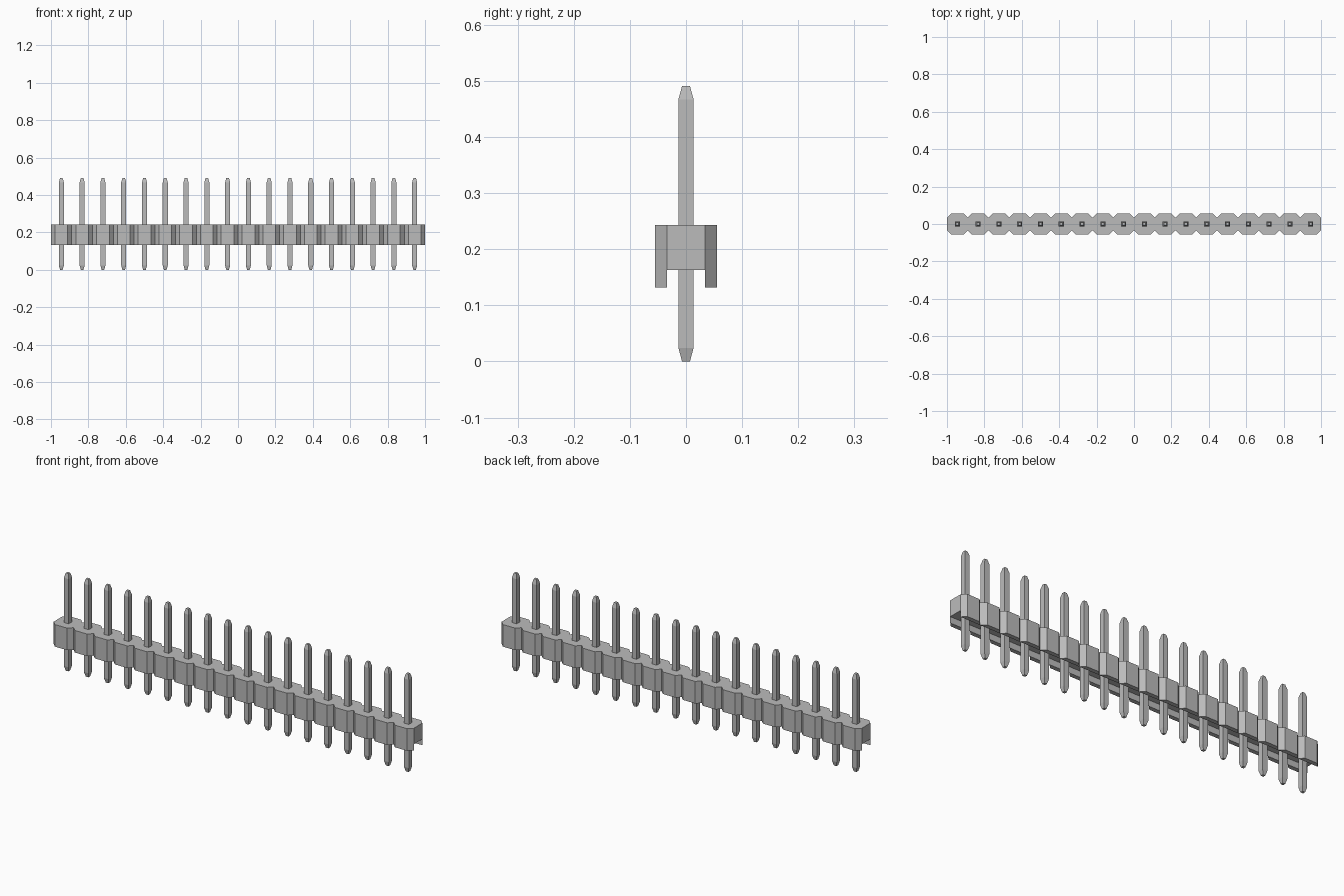
import bpy
import bmesh

if "Cube" in bpy.data.objects:
    bpy.data.objects.remove(bpy.data.objects["Cube"], do_unlink=True)

COUNT = 18
PITCH = 2 / COUNT
HALF = PITCH / 2      # half width of one housing cell
CORNER = 0.034        # where the chamfers and the underside channel begin
FOOT, CHANNEL, TOP = 0.132, 0.163, 0.243

grey = bpy.data.materials.new("plain_grey")
grey.use_nodes = True
colour = (0.5, 0.5, 0.5, 1)
grey.diffuse_color = colour
grey.node_tree.nodes["Principled BSDF"].inputs["Base Color"].default_value = colour


def finish(name, bm):
    """Turn one cell into an object repeated along the row."""
    bmesh.ops.recalc_face_normals(bm, faces=bm.faces)
    mesh = bpy.data.meshes.new(name)
    bm.to_mesh(mesh)
    bm.free()
    mesh.materials.append(grey)
    obj = bpy.data.objects.new(name, mesh)
    bpy.context.collection.objects.link(obj)
    obj.location.x = -1 + HALF
    row = obj.modifiers.new("row", "ARRAY")
    row.count = COUNT
    row.use_relative_offset = False
    row.use_constant_offset = True
    row.constant_offset_displace = (PITCH, 0, 0)
    return obj


# Housing: chamfered cell with a channel underneath; (half width, y, z)
bm = bmesh.new()
section = [
    (CORNER, -HALF, FOOT), (HALF, -CORNER, FOOT), (HALF, -CORNER, CHANNEL),
    (HALF, CORNER, CHANNEL), (HALF, CORNER, FOOT), (CORNER, HALF, FOOT),
    (CORNER, HALF, TOP), (HALF, CORNER, TOP), (HALF, -CORNER, TOP),
    (CORNER, -HALF, TOP),
]
sides = [[bm.verts.new((s * x, y, z)) for x, y, z in section] for s in (-1, 1)]
n = len(section)
for i in range(n):
    j = (i + 1) % n
    bm.faces.new((sides[0][i], sides[0][j], sides[1][j], sides[1][i]))
for side in sides:
    for cap in ((0, 1, 2, 8, 9), (2, 3, 7, 8), (3, 4, 5, 6, 7)):
        bm.faces.new([side[i] for i in cap])
finish("housing", bm)

# Pins: square posts with tapered tips; (half width, z)
bm = bmesh.new()
rings = []
for r, z in ((0.007, 0), (0.0135, 0.024), (0.0135, 0.467), (0.007, 0.491)):
    rings.append([bm.verts.new((r * a, r * b, z))
                  for a, b in ((-1, -1), (1, -1), (1, 1), (-1, 1))])
for low, high in zip(rings, rings[1:]):
    for i in range(4):
        j = (i + 1) % 4
        bm.faces.new((low[i], low[j], high[j], high[i]))
bm.faces.new(rings[0])
bm.faces.new(rings[-1])
finish("pins", bm)
